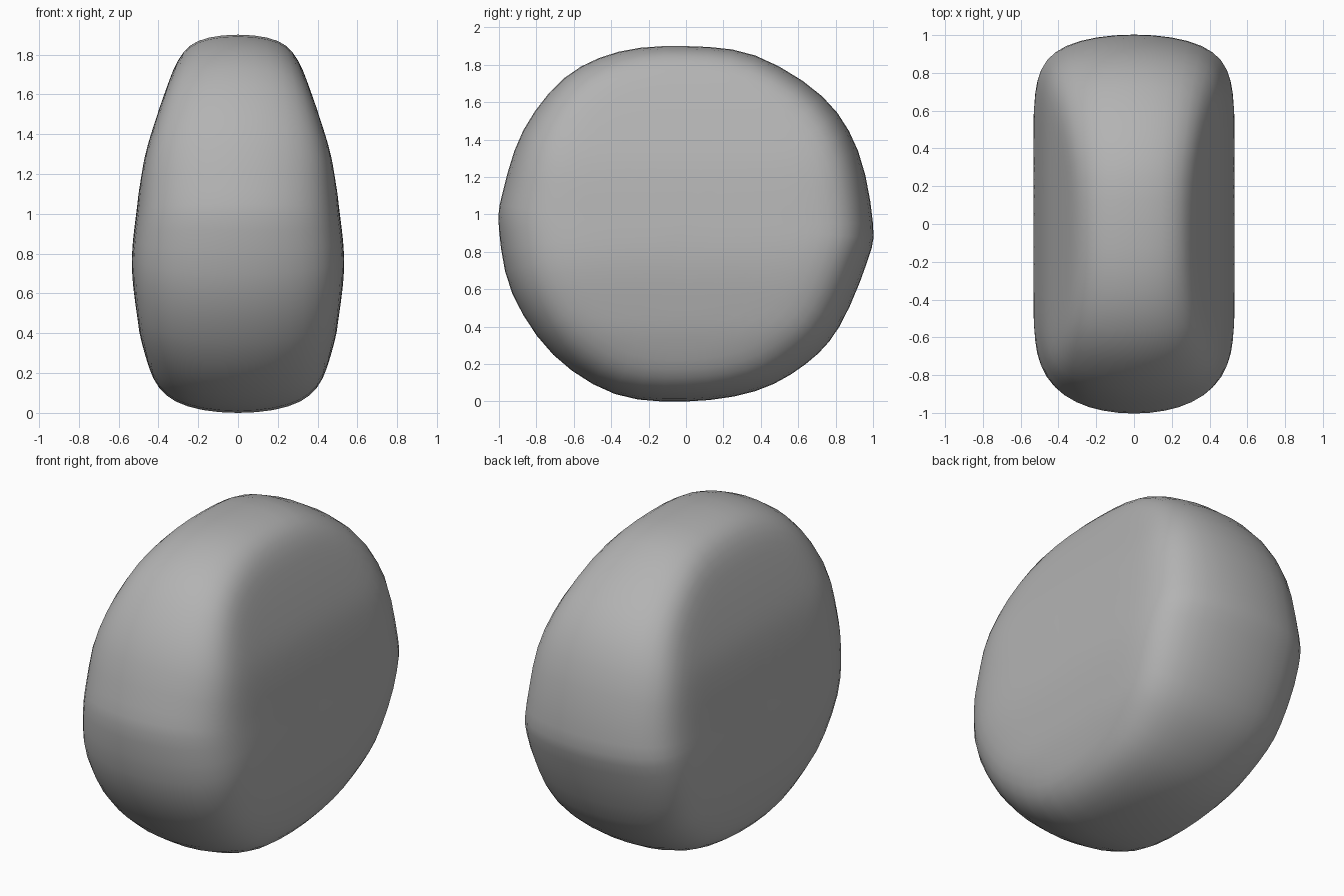
import bpy
import bmesh
import math

cube = bpy.data.objects.get("Cube")
if cube:
    bpy.data.objects.remove(cube)

CENTRE_Z = 0.95
RINGS = 18
STEPS = 3

# Side outline (y, z), counter-clockwise from the front
OUTLINE = [(-1, 0.92), (-0.93, 0.58), (-0.71, 0.25), (-0.38, 0.04), (0, 0),
           (0.37, 0.055), (0.64, 0.2), (0.82, 0.4), (0.97, 0.75), (1, 0.95),
           (0.92, 1.34), (0.73, 1.63), (0.37, 1.85), (0, 1.9), (-0.36, 1.87),
           (-0.65, 1.73), (-0.87, 1.45), (-0.98, 1.12)]

# Half width of the side faces at each height (z, x)
WIDTHS = [(0, 0.40), (0.2, 0.445), (0.4, 0.495), (0.75, 0.533), (1.1, 0.50),
          (1.3, 0.465), (1.5, 0.405), (1.7, 0.335), (1.9, 0.26)]


def catmull(a, b, c, d, t):
    return b + 0.5 * t * (c - a + t * (2 * a - 5 * b + 4 * c - d
                                       + t * (3 * (b - c) + d - a)))


def closed_curve(points):
    n = len(points)
    result = []
    for i in range(n):
        four = [points[(i + k) % n] for k in (-1, 0, 1, 2)]
        for s in range(STEPS):
            result.append(tuple(catmull(*axis, s / STEPS) for axis in zip(*four)))
    return result


def half_width(z):
    z = min(max(z, 0), 1.9)
    last = len(WIDTHS) - 1
    i = next(k for k in range(last) if z <= WIDTHS[k + 1][0])
    t = (z - WIDTHS[i][0]) / (WIDTHS[i + 1][0] - WIDTHS[i][0])
    four = [WIDTHS[min(max(i + k, 0), last)][1] for k in (-1, 0, 1, 2)]
    return catmull(*four, t)


def edge_power(dy, dz):
    # Higher power means a tighter rounded rim: softest at front, tightest on top
    length = math.hypot(dy, dz)
    across, up = dy / length, dz / length
    return (7 if across < 0 else 10) * across ** 2 + (24 if up > 0 else 14) * up ** 2


# Half of the rounded body, from the middle of the rim to the side centre
bm = bmesh.new()
outline = closed_curve(OUTLINE)
count = len(outline)
rings = []
for r in range(RINGS):
    scale = math.cos(0.5 * math.pi * r / RINGS)
    ring = []
    for y, z in outline:
        dz = z - CENTRE_Z
        height = CENTRE_Z + dz * scale
        rounding = math.sqrt(max(0, 1 - scale ** edge_power(y, dz)))
        ring.append(bm.verts.new((half_width(height) * rounding, y * scale, height)))
    rings.append(ring)

for inner, outer in zip(rings[1:], rings):
    for i in range(count):
        j = (i + 1) % count
        bm.faces.new((outer[i], outer[j], inner[j], inner[i]))
hub = bm.verts.new((half_width(CENTRE_Z), 0, CENTRE_Z))
for i in range(count):
    bm.faces.new((rings[-1][i], rings[-1][(i + 1) % count], hub))
bmesh.ops.recalc_face_normals(bm, faces=bm.faces)
if hub.normal.x < 0 or hub.link_faces[0].normal.x < 0:
    bmesh.ops.reverse_faces(bm, faces=bm.faces)

mesh = bpy.data.meshes.new("rounded_body")
bm.to_mesh(mesh)
bm.free()
body = bpy.data.objects.new("rounded_body", mesh)
bpy.context.collection.objects.link(body)

# Matching other half
mirror = body.modifiers.new("mirror_halves", 'MIRROR')
mirror.use_clip = True
for polygon in mesh.polygons:
    polygon.use_smooth = True

# Plain grey surface
colour = (0.45, 0.45, 0.45, 1)
grey = bpy.data.materials.new("stone_grey")
grey.use_nodes = True
grey.diffuse_color = colour
shader = next(n for n in grey.node_tree.nodes if n.type == 'BSDF_PRINCIPLED')
shader.inputs["Base Color"].default_value = colour
mesh.materials.append(grey)
